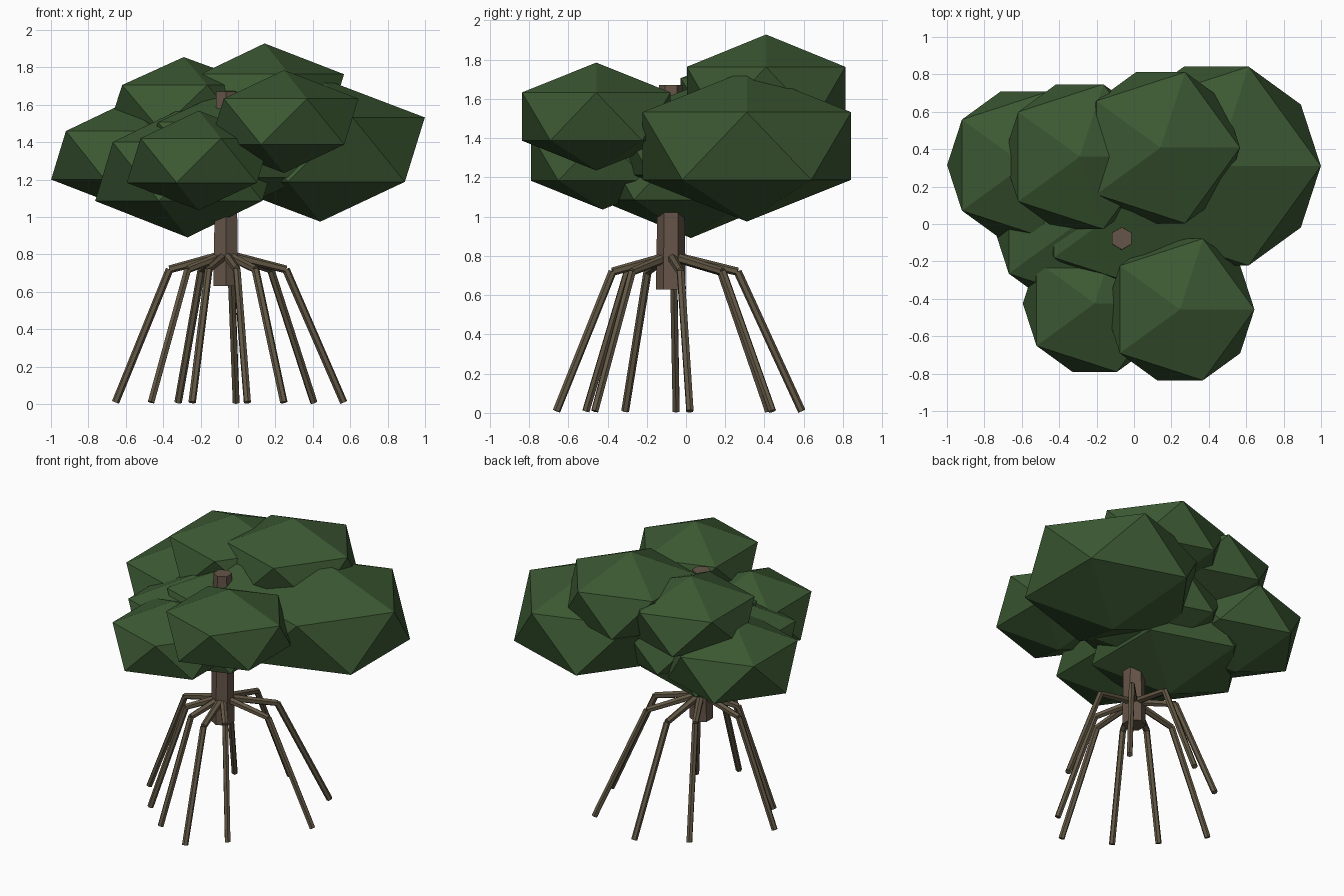
import bpy, bmesh, math
from mathutils import Vector

cube = bpy.data.objects.get("Cube")
if cube:
    bpy.data.objects.remove(cube, do_unlink=True)


def material(name, rgb):
    m = bpy.data.materials.new(name)
    m.use_nodes = True
    m.diffuse_color = (*rgb, 1)
    bsdf = next(n for n in m.node_tree.nodes if n.type == "BSDF_PRINCIPLED")
    bsdf.inputs["Base Color"].default_value = (*rgb, 1)
    return m


leaf_green = material("leaf green", (0.045, 0.10, 0.033))
trunk_brown = material("trunk brown", (0.13, 0.09, 0.065))
root_brown = material("root brown", (0.125, 0.098, 0.06))


def add_object(name, bm, mat):
    mesh = bpy.data.meshes.new(name)
    bmesh.ops.recalc_face_normals(bm, faces=bm.faces)
    bm.to_mesh(mesh)
    bm.free()
    mesh.materials.append(mat)
    obj = bpy.data.objects.new(name, mesh)
    bpy.context.collection.objects.link(obj)
    return obj


def limb(bm, start, end, r1, r2):
    """Six-sided tapered cylinder between two points."""
    axis = end - start
    ring = bmesh.ops.create_cone(bm, cap_ends=True, segments=6, radius1=r1,
                                 radius2=r2, depth=axis.length)["verts"]
    rot = axis.to_track_quat("Z", "Y").to_matrix()
    bmesh.ops.rotate(bm, verts=ring, matrix=rot)
    bmesh.ops.translate(bm, verts=ring, vec=(start + end) / 2)


# Trunk
base = Vector((-0.065, -0.077, 0))
bm = bmesh.new()
limb(bm, base + Vector((0, 0, 0.63)), base + Vector((0, 0, 1.67)), 0.076, 0.06)
add_object("trunk", bm, trunk_brown)

# Stilt roots: bend outward from the trunk, then drop to the ground
feet = [(-0.655, -0.05), (-0.465, -0.31), (-0.245, -0.51), (0.05, -0.66),
        (0.245, -0.465), (0.565, 0.02), (0.405, 0.44), (-0.01, 0.59), (-0.32, 0.42)]
for i, (x, y) in enumerate(feet):
    foot = Vector((x, y, 0.009))
    top = base + Vector((0, 0, 0.8))
    knee = base.lerp(foot, 0.51)
    knee.z = 0.72
    bm = bmesh.new()
    limb(bm, top, knee, 0.025, 0.021)
    limb(bm, knee, foot, 0.021, 0.02)
    add_object(f"stilt_root_{i + 1}", bm, root_brown)

# Foliage clumps: centre, radius, half height
clumps = {
    "right": ((0.44, 0.31, 1.36), 0.625, 0.385),
    "top_back": ((0.142, 0.408, 1.63), 0.475, 0.298),
    "back_left": ((-0.29, 0.36, 1.585), 0.455, 0.27),
    "left": ((-0.585, 0.315, 1.33), 0.463, 0.29),
    "front_right": ((0.246, -0.457, 1.51), 0.445, 0.275),
    "front_left": ((-0.21, -0.425, 1.302), 0.43, 0.266),
    "low": ((-0.27, 0.025, 1.243), 0.552, 0.352),
    "middle": ((-0.03, 0.11, 1.36), 0.55, 0.33),
}
for name, (centre, radius, half) in clumps.items():
    bm = bmesh.new()
    bmesh.ops.create_icosphere(bm, subdivisions=1, radius=1)
    bmesh.ops.scale(bm, verts=bm.verts, vec=(radius, radius, half))
    obj = add_object("foliage_" + name, bm, leaf_green)
    obj.location = centre
